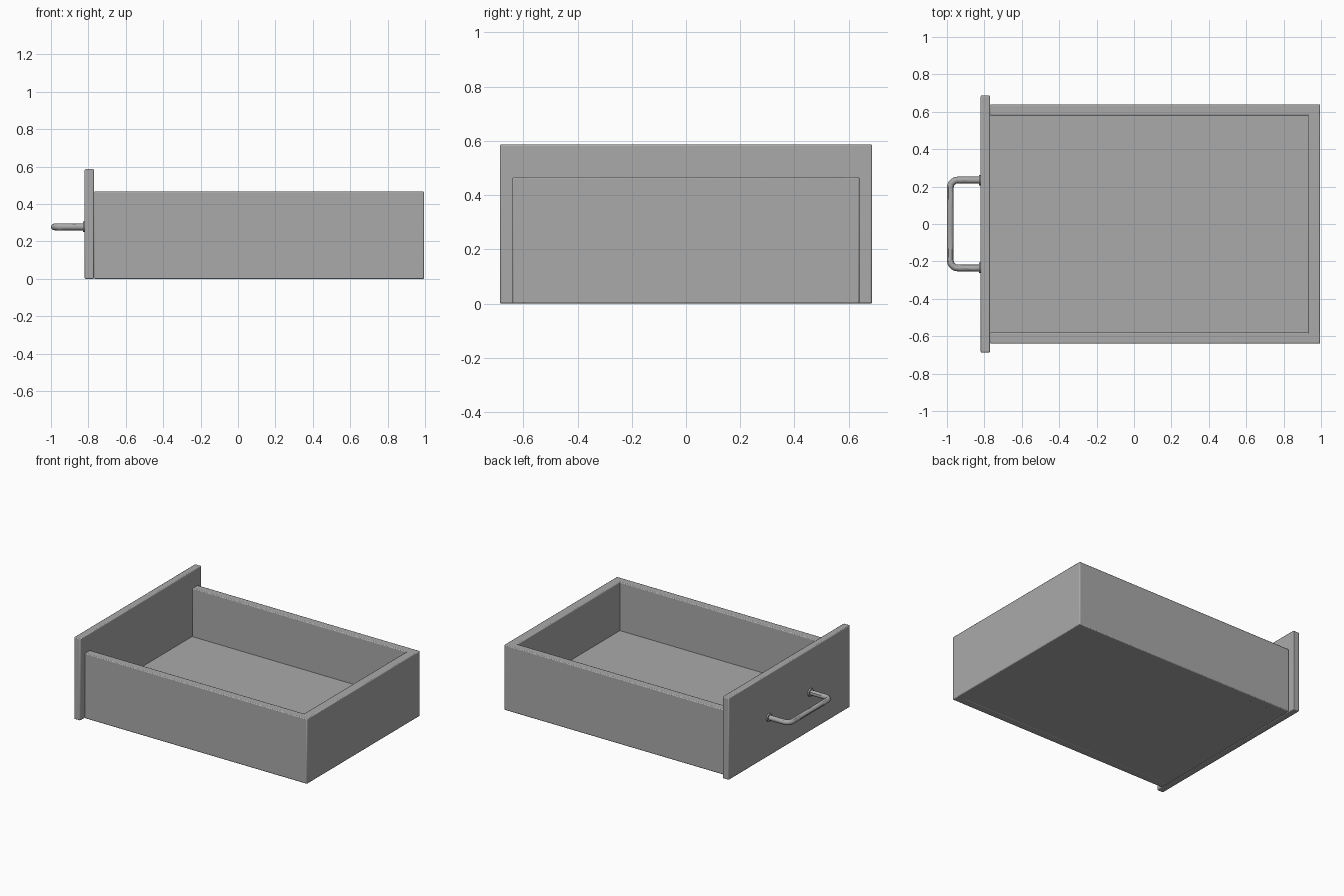
import bpy
from mathutils import Vector

cube = bpy.data.objects.get("Cube")
if cube:
    bpy.data.objects.remove(cube, do_unlink=True)

grey = bpy.data.materials.new("plain grey")
grey.use_nodes = True
GREY = (0.4, 0.4, 0.4, 1)
grey.diffuse_color = GREY
grey.node_tree.nodes["Principled BSDF"].inputs["Base Color"].default_value = GREY


def finish(obj, name):
    obj.name = name
    obj.data.materials.append(grey)
    bpy.ops.object.shade_smooth_by_angle()


def board(name, low, high, bevel=0.006):
    """Box between two corners with softened edges."""
    low, high = Vector(low), Vector(high)
    bpy.ops.mesh.primitive_cube_add(size=1, location=(low + high) / 2)
    obj = bpy.context.object
    obj.scale = high - low
    bpy.ops.object.transform_apply(location=False, rotation=False)
    if bevel:
        mod = obj.modifiers.new("soft edges", "BEVEL")
        mod.width = bevel
        mod.segments = 2
    finish(obj, name)


# Drawer box
FRONT, BACK, SIDE, INNER, TOP, FLOOR = -0.77, 0.995, 0.64, 0.58, 0.467, 0.12
board("front_panel", (-0.82, -0.687, 0), (FRONT, 0.687, 0.587))
board("left_side", (FRONT, INNER, 0), (BACK, SIDE, TOP))
board("right_side", (FRONT, -SIDE, 0), (BACK, -INNER, TOP))
board("back_wall", (0.93, -SIDE, 0), (BACK, SIDE, TOP))
board("drawer_floor", (FRONT, -INNER - 0.02, 0.001), (0.95, INNER + 0.02, FLOOR), 0)

# Bent bar handle
R, Z, REACH, HALF, BEND = 0.018, 0.278, -0.982, 0.235, 0.04
curve = bpy.data.curves.new("handle_path", "CURVE")
curve.dimensions = "3D"
curve.bevel_depth = R
curve.bevel_resolution = 4
curve.resolution_u = 8
spline = curve.splines.new("BEZIER")
ends = [(-0.81, HALF), (REACH + BEND, HALF), (REACH, HALF - BEND)]
path = ends + [(x, -y) for x, y in reversed(ends)]
spline.bezier_points.add(len(path) - 1)
for point, (x, y) in zip(spline.bezier_points, path):
    point.co = (x, y, Z)
    point.handle_left_type = point.handle_right_type = "FREE"
    point.handle_left = point.handle_right = point.co
# Round the two corners
k = BEND * 0.55
pts = spline.bezier_points
pts[1].handle_right = pts[1].co + Vector((-k, 0, 0))
pts[2].handle_left = pts[2].co + Vector((0, k, 0))
pts[3].handle_right = pts[3].co + Vector((0, -k, 0))
pts[4].handle_left = pts[4].co + Vector((-k, 0, 0))
handle = bpy.data.objects.new("handle_bar", curve)
bpy.context.collection.objects.link(handle)
bpy.ops.object.select_all(action="DESELECT")
handle.select_set(True)
bpy.context.view_layer.objects.active = handle
bpy.ops.object.convert(target="MESH")
finish(bpy.context.object, "handle_bar")

# Mounting collars
for name, y in (("left_collar", HALF), ("right_collar", -HALF)):
    bpy.ops.mesh.primitive_cylinder_add(vertices=24, radius=0.028, depth=0.02,
                                        location=(-0.82, y, Z), rotation=(0, 1.5708, 0))
    finish(bpy.context.object, name)
